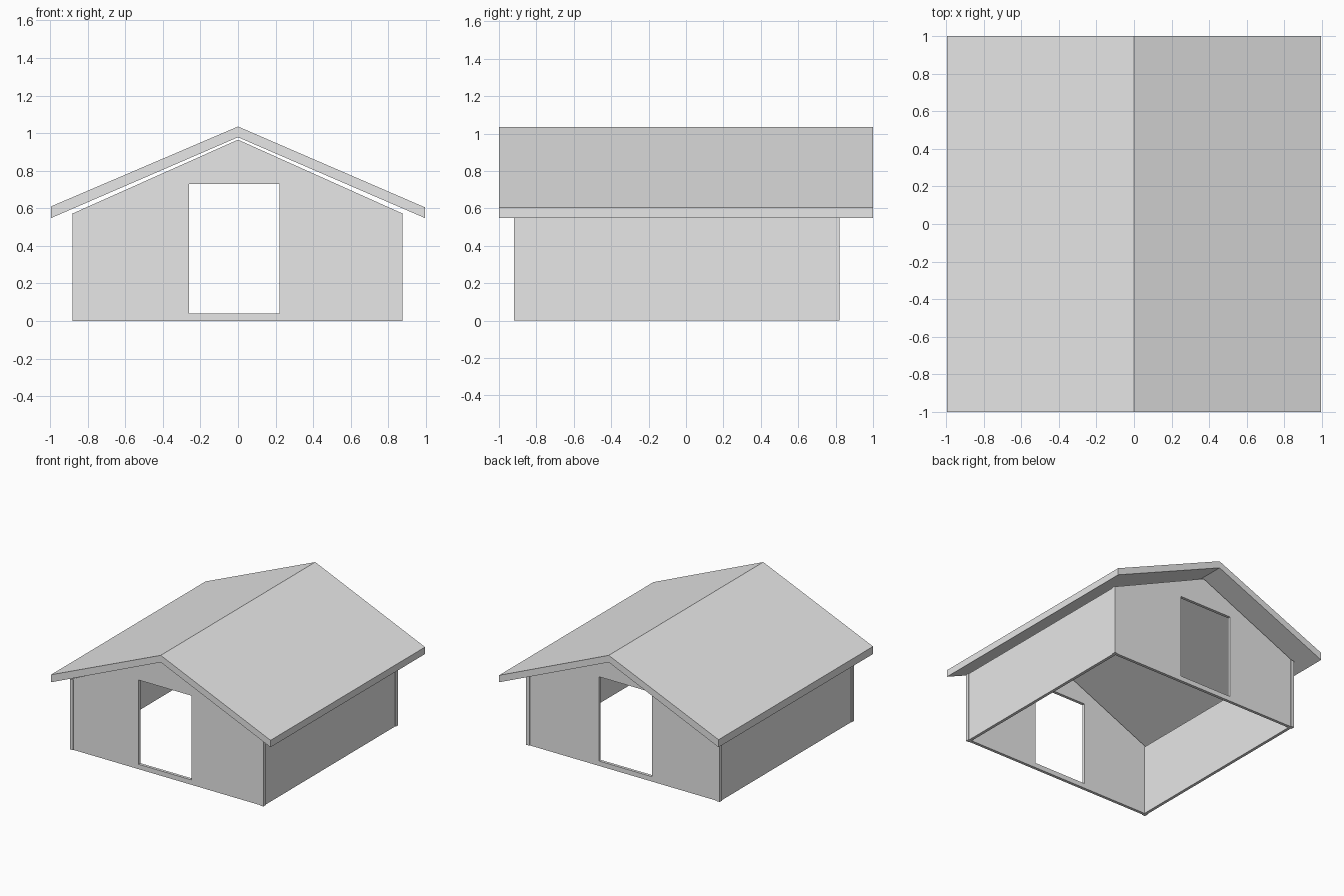
import bpy, bmesh
from mathutils import Vector

cube = bpy.data.objects.get("Cube")
if cube:
    bpy.data.objects.remove(cube, do_unlink=True)

grey = bpy.data.materials.new("light grey")
grey.use_nodes = True
COLOUR = (0.8, 0.8, 0.8, 1)
grey.diffuse_color = COLOUR
grey.node_tree.nodes["Principled BSDF"].inputs["Base Color"].default_value = COLOUR

FRONT, BACK = -0.92, 0.82      # outer wall faces in y
RIGHT, LEFT = -0.88, 0.875     # outer wall faces in x
EAVE, APEX = 0.575, 0.965      # wall heights
THICK = 0.03                   # wall thickness
INSET = 0.006                  # walls sit just inside the corner posts


def add_object(name, bm):
    bmesh.ops.recalc_face_normals(bm, faces=bm.faces)
    mesh = bpy.data.meshes.new(name)
    bm.to_mesh(mesh)
    bm.free()
    mesh.materials.append(grey)
    obj = bpy.data.objects.new(name, mesh)
    bpy.context.collection.objects.link(obj)
    return obj


def extrude_profile(name, profile, y0, y1, opening=None):
    """Extrude an x-z outline along y, optionally leaving a rectangular opening."""
    bm = bmesh.new()
    bm.faces.new([bm.verts.new((x, y0, z)) for x, z in profile])
    if opening:
        x0, x1, z0, z1 = opening
        cuts = [((x0, 0, 0), (1, 0, 0)), ((x1, 0, 0), (1, 0, 0)),
                ((0, 0, z0), (0, 0, 1)), ((0, 0, z1), (0, 0, 1))]
        for point, normal in cuts:
            geom = bm.verts[:] + bm.edges[:] + bm.faces[:]
            bmesh.ops.bisect_plane(bm, geom=geom, plane_co=point, plane_no=normal)
        hole = []
        for face in bm.faces:
            c = face.calc_center_median()
            if x0 < c.x < x1 and z0 < c.z < z1:
                hole.append(face)
        bmesh.ops.delete(bm, geom=hole, context='FACES')
    new = bmesh.ops.extrude_face_region(bm, geom=bm.faces[:], use_keep_orig=True)
    moved = [g for g in new["geom"] if isinstance(g, bmesh.types.BMVert)]
    bmesh.ops.translate(bm, verts=moved, vec=Vector((0, y1 - y0, 0)))
    return add_object(name, bm)


def box(name, x0, x1, y0, y1, z0, z1):
    return extrude_profile(name, [(x0, z0), (x1, z0), (x1, z1), (x0, z1)], y0, y1)


# Gable walls, each with a doorway
gable = [(RIGHT + INSET, 0), (LEFT - INSET, 0), (LEFT - INSET, EAVE),
         (0, APEX), (RIGHT + INSET, EAVE)]
doorway = (-0.26, 0.22, 0.04, 0.73)
extrude_profile("front_wall", gable, FRONT + INSET, FRONT + THICK, doorway)
extrude_profile("back_wall", gable, BACK - THICK, BACK - INSET, doorway)

# Side walls
box("left_wall", LEFT - THICK, LEFT - INSET, FRONT + THICK, BACK - THICK, 0, EAVE)
box("right_wall", RIGHT + INSET, RIGHT + THICK, FRONT + THICK, BACK - THICK, 0, EAVE)

# Corner posts
for side, x in (("left", LEFT - THICK), ("right", RIGHT)):
    for end, y in (("front", FRONT), ("back", BACK - THICK)):
        box(f"{end}_{side}_post", x, x + THICK, y, y + THICK, 0, EAVE)

# Pitched roof with wide overhangs
roof = [(-0.995, 0.61), (0, 1.035), (0.995, 0.605),
        (0.995, 0.548), (0, 0.978), (-0.995, 0.548)]
extrude_profile("roof", roof, -1, 1)
